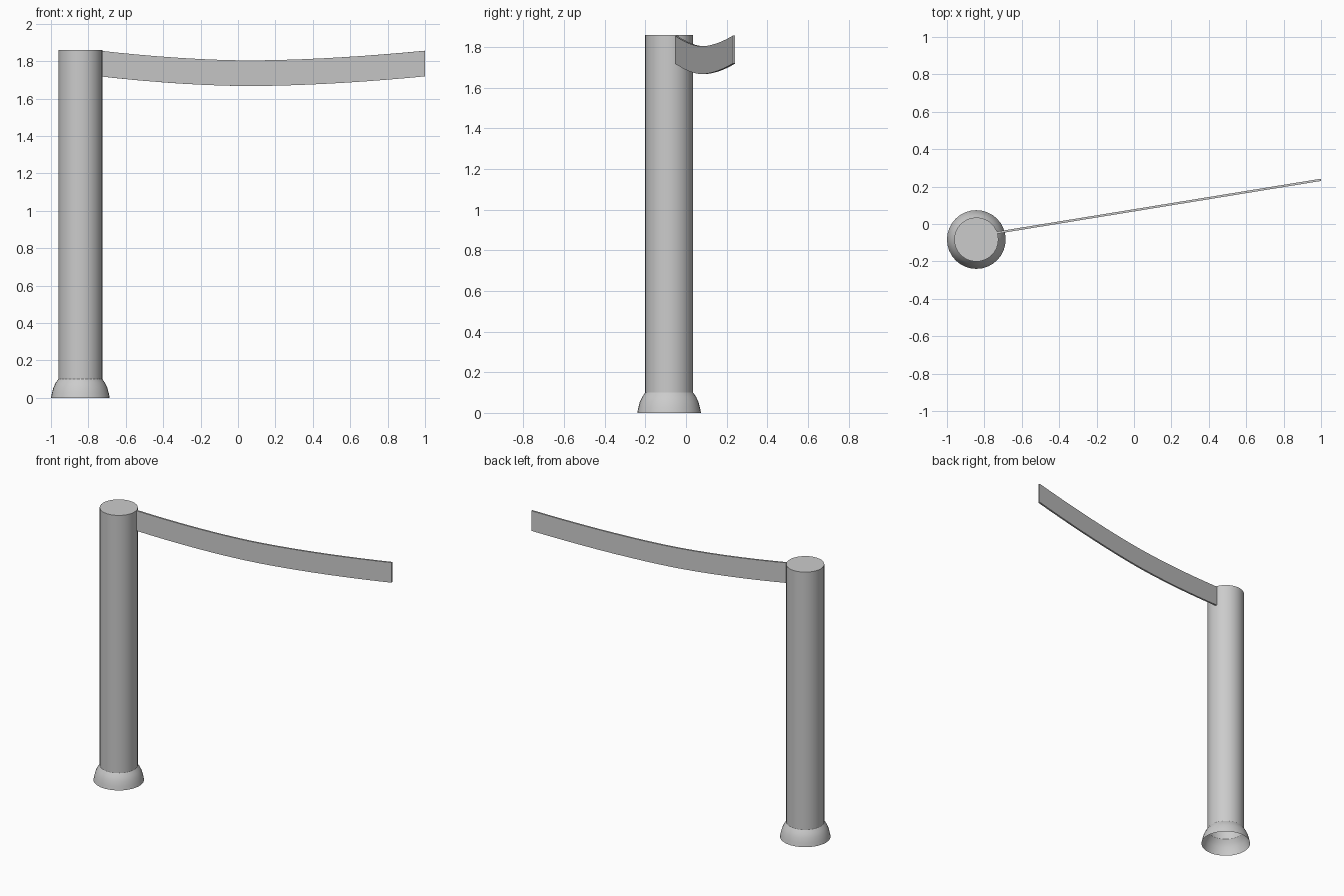
import bpy, bmesh
from math import sin, cos, pi
from mathutils import Vector

if "Cube" in bpy.data.objects:
    bpy.data.objects.remove(bpy.data.objects["Cube"])

CX, CY = -0.843, -0.083
SIDES = 32


def finish(name, bm, angle=0.5):
    bmesh.ops.recalc_face_normals(bm, faces=bm.faces[:])
    me = bpy.data.meshes.new(name)
    bm.to_mesh(me)
    bm.free()
    ob = bpy.data.objects.new(name, me)
    bpy.context.collection.objects.link(ob)
    bpy.ops.object.select_all(action='DESELECT')
    ob.select_set(True)
    bpy.context.view_layer.objects.active = ob
    bpy.ops.object.shade_smooth_by_angle(angle=angle)
    return ob


def lathe(name, profile, cap_top=False):
    bm = bmesh.new()
    rings = [[bm.verts.new((CX + r * cos(2 * pi * i / SIDES),
                            CY + r * sin(2 * pi * i / SIDES), z))
              for i in range(SIDES)] for r, z in profile]
    for a, b in zip(rings, rings[1:]):
        for i in range(SIDES):
            j = (i + 1) % SIDES
            bm.faces.new((a[i], a[j], b[j], b[i]))
    if cap_top:
        bm.faces.new(rings[-1])
    return finish(name, bm)


# Post with closed top and flared foot, open underneath
lathe("post", [(0.118, 0.1), (0.118, 1.86)], cap_top=True)
lathe("flared_foot", [(0.157, 0), (0.152, 0.025), (0.144, 0.055),
                      (0.132, 0.08), (0.118, 0.1)])

# Sagging belt: rectangular section swept away from the post
start, end = Vector((-0.755, -0.05)), Vector((0.999, 0.236))
side = Vector((-(end - start).y, (end - start).x)).normalized() * 0.006
bm = bmesh.new()
sections = []
N = 16
for k in range(N + 1):
    p = start.lerp(end, k / N)
    u = (p.x - 0.06) / (0.94 if p.x > 0.06 else 0.80)
    top = 1.804 + 0.052 * abs(u) ** 1.75
    sections.append([bm.verts.new((p.x + s * side.x, p.y + s * side.y, top - d))
                     for s, d in ((-1, 0), (1, 0), (1, 0.137), (-1, 0.137))])
for a, b in zip(sections, sections[1:]):
    for i in range(4):
        j = (i + 1) % 4
        bm.faces.new((a[i], a[j], b[j], b[i]))
bm.faces.new(sections[0])
bm.faces.new(sections[-1])
finish("belt", bm)
